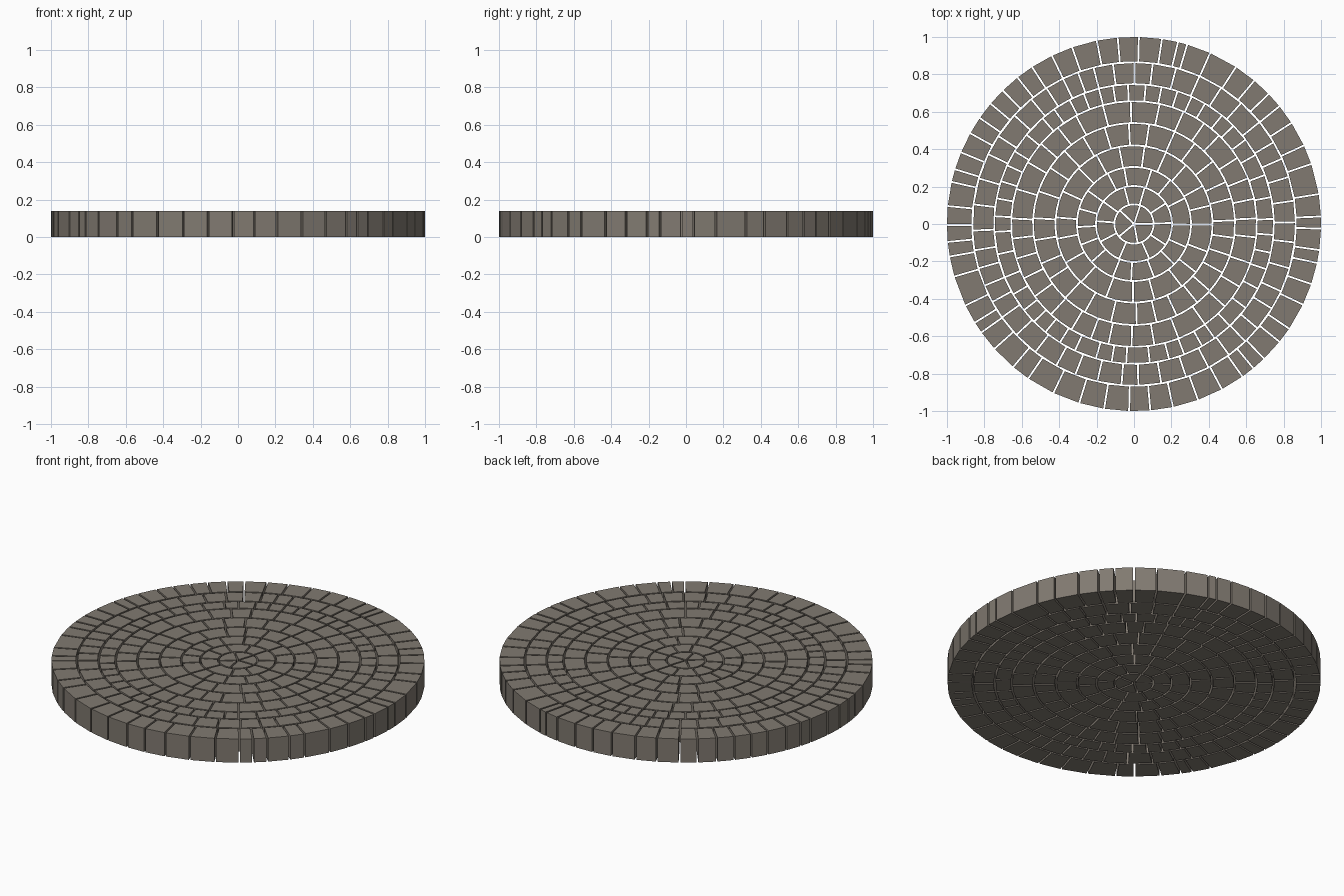
import bpy, bmesh, math, random

if "Cube" in bpy.data.objects:
    bpy.data.objects.remove(bpy.data.objects["Cube"])

random.seed(7)
HEIGHT, GAP = 0.14, 0.010

stone = bpy.data.materials.new("warm grey stone")
stone.diffuse_color = (0.22, 0.195, 0.165, 1)
stone.use_nodes = True
stone.node_tree.nodes["Principled BSDF"].inputs["Base Color"].default_value = stone.diffuse_color

# Ring edges from the centre outwards, and stones in each ring
EDGES = [0.0, 0.105, 0.203, 0.305, 0.420, 0.540, 0.657, 0.748, 0.865, 1.0]
COUNTS = [5, 10, 16, 20, 28, 32, 48, 46]

# Joint angles of the outer ring, in degrees
RIM = [2.3, 9.2, 18.7, 24.8, 32.7, 39, 44, 50, 57, 66, 73.5, 76.4, 81.4, 88.5,
       95, 101.5, 109.3, 116, 123, 128.5, 134.5, 140, 145.5, 151, 157.5, 163,
       167, 174.5, 180.3, 185.5, 190, 196.3, 205.8, 211.8, 215.4, 221.8, 229.8,
       235.6, 244.5, 253, 260.8, 268.5, 275, 282, 290, 298, 305.4, 309.6, 314,
       321, 326, 334.5, 341.3, 348, 352, 358.6]


def random_joints(count):
    """Uneven stone widths around a full ring, in degrees."""
    widths = [random.uniform(0.75, 1.25) for _ in range(count)]
    scale, a, out = 360 / sum(widths), random.uniform(-1, 3), []
    for w in widths:
        out.append(a)
        a += w * scale
    return out


def add_stone(bm, r0, r1, a0, a1):
    """One wedge-shaped stone with parallel-sided joints around it."""
    r0 = r0 + GAP / 2 if r0 > 0 else GAP
    r1 = r1 - GAP / 2 if r1 < 1 else r1
    steps = max(1, round(math.degrees(a1 - a0) / 7))

    def arc(r):
        inset = math.asin(min(0.5, GAP / 2 / r))
        s, e = a0 + inset, a1 - inset
        return [(r * math.cos(s + (e - s) * i / steps),
                 r * math.sin(s + (e - s) * i / steps)) for i in range(steps + 1)]

    outline = arc(r1) + arc(r0)[::-1]
    low = [bm.verts.new((x, y, 0)) for x, y in outline]
    high = [bm.verts.new((x, y, HEIGHT)) for x, y in outline]
    n = len(outline)
    bm.faces.new(low[::-1])
    bm.faces.new(high)
    for i in range(n):
        j = (i + 1) % n
        bm.faces.new((low[i], low[j], high[j], high[i]))


# One object per ring of paving stones
for k in range(len(EDGES) - 1):
    joints = RIM if k == len(EDGES) - 2 else random_joints(COUNTS[k])
    bm = bmesh.new()
    for i, a in enumerate(joints):
        b = joints[i + 1] if i + 1 < len(joints) else joints[0] + 360
        add_stone(bm, EDGES[k], EDGES[k + 1], math.radians(a), math.radians(b))
    bmesh.ops.recalc_face_normals(bm, faces=bm.faces)
    name = f"paving_ring_{k + 1}"
    mesh = bpy.data.meshes.new(name)
    bm.to_mesh(mesh)
    bm.free()
    mesh.materials.append(stone)
    bpy.context.collection.objects.link(bpy.data.objects.new(name, mesh))
